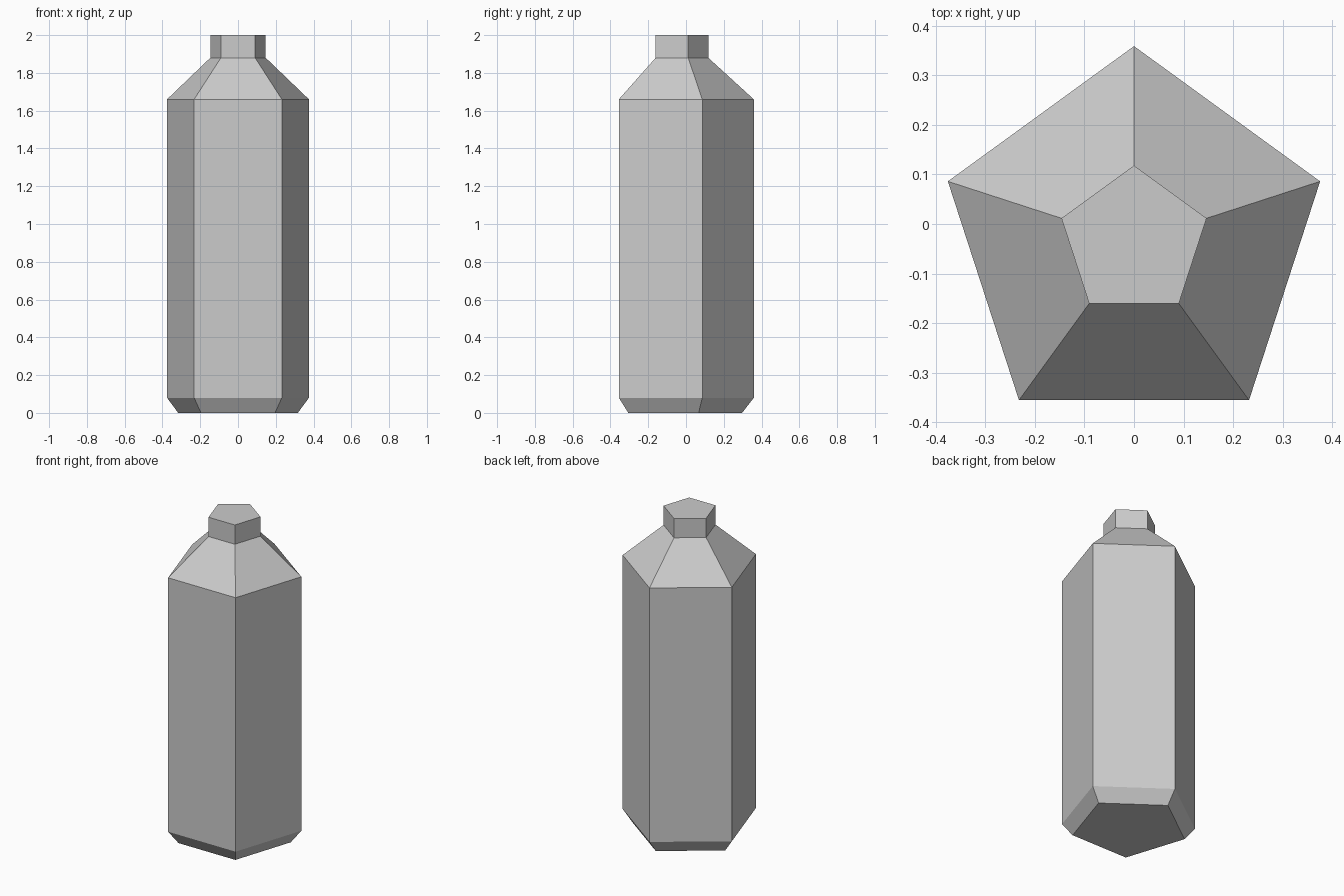
import bpy
import bmesh
from math import sin, cos, tau

old = bpy.data.objects.get("Cube")
if old:
    bpy.data.objects.remove(old, do_unlink=True)

SIDES = 5
CENTRE_Y = -0.036

# Plain grey material
grey = bpy.data.materials.new("plain grey")
grey.use_nodes = True
colour = (0.6, 0.6, 0.6, 1)
grey.diffuse_color = colour
grey.node_tree.nodes["Principled BSDF"].inputs["Base Color"].default_value = colour

# Bottle outline as (radius, height): base, chamfer, body, shoulder, neck
profile = [(0.333, 0), (0.395, 0.08), (0.395, 1.66), (0.154, 1.88), (0.154, 2.0)]

# Loft five-sided rings along the outline, one corner pointing to the back
bm = bmesh.new()
rings = []
for radius, z in profile:
    angles = [tau * i / SIDES for i in range(SIDES)]
    rings.append([bm.verts.new((-radius * sin(a), CENTRE_Y + radius * cos(a), z))
                  for a in angles])
for low, high in zip(rings, rings[1:]):
    for i in range(SIDES):
        j = (i + 1) % SIDES
        bm.faces.new((low[i], low[j], high[j], high[i]))

# Close the base and the neck
bm.faces.new(rings[0][::-1])
bm.faces.new(rings[-1])
bmesh.ops.recalc_face_normals(bm, faces=bm.faces)

mesh = bpy.data.meshes.new("bottle")
bm.to_mesh(mesh)
bm.free()
mesh.materials.append(grey)
bottle = bpy.data.objects.new("bottle", mesh)
bpy.context.collection.objects.link(bottle)
